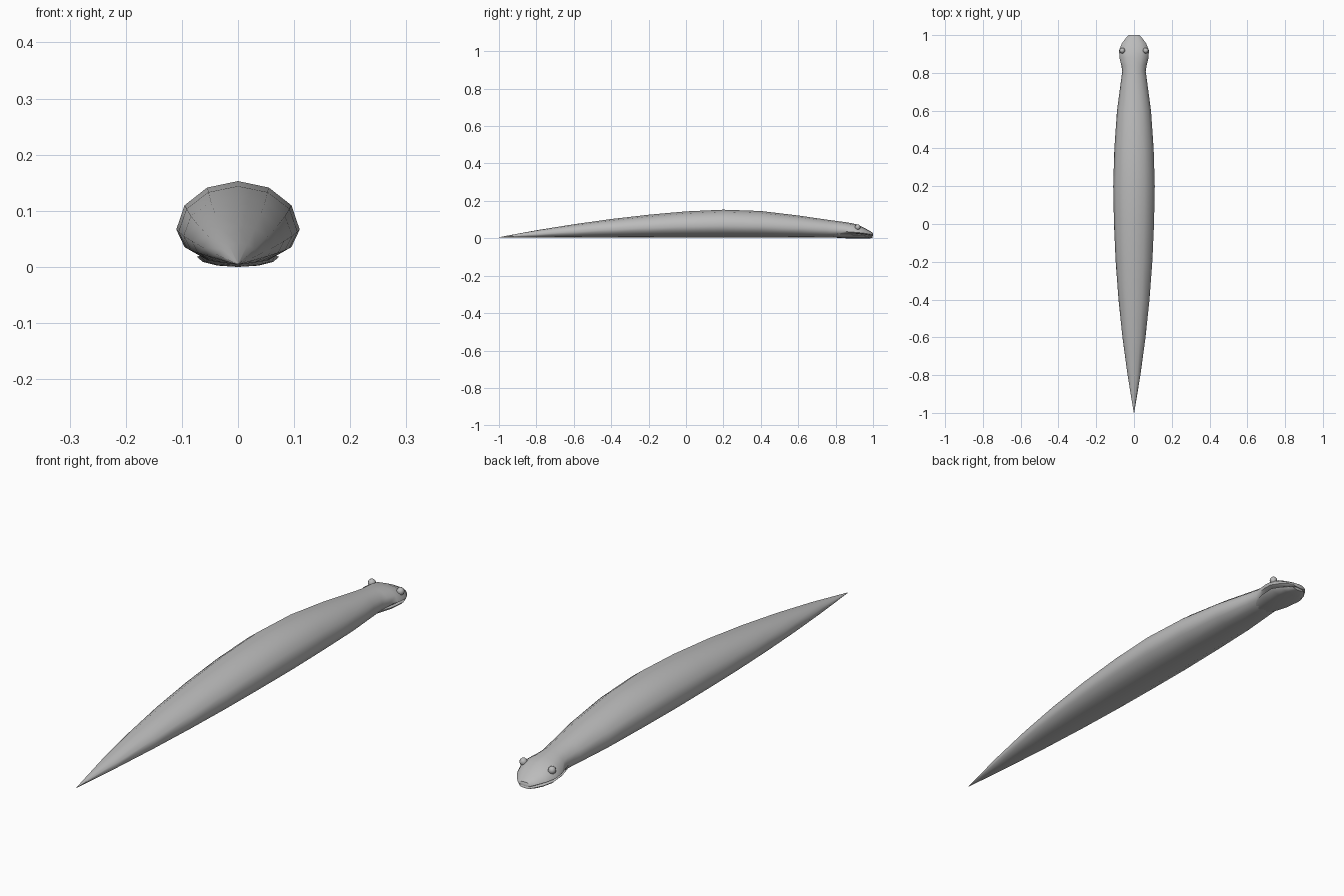
import bpy, bmesh, math

if "Cube" in bpy.data.objects:
    bpy.data.objects.remove(bpy.data.objects["Cube"], do_unlink=True)

SIDES = 12

grey = bpy.data.materials.new("plain grey")
grey.use_nodes = True
grey.diffuse_color = (0.5, 0.5, 0.5, 1)
grey.node_tree.nodes["Principled BSDF"].inputs["Base Color"].default_value = grey.diffuse_color


def finish(bm, name, angle):
    """Turn a bmesh into a smooth shaded grey object."""
    bmesh.ops.recalc_face_normals(bm, faces=bm.faces)
    mesh = bpy.data.meshes.new(name)
    bm.to_mesh(mesh)
    bm.free()
    mesh.materials.append(grey)
    obj = bpy.data.objects.new(name, mesh)
    bpy.context.collection.objects.link(obj)
    bpy.ops.object.select_all(action="DESELECT")
    obj.select_set(True)
    bpy.context.view_layer.objects.active = obj
    bpy.ops.object.shade_smooth_by_angle(angle=math.radians(angle))
    return obj


def loft(name, stations):
    """Skin rings given as (y, half width, top, widest height, bottom)."""
    bm = bmesh.new()
    rings = []
    for y, width, top, mid, bottom in stations:
        ring = []
        for i in range(SIDES):
            a = 2 * math.pi * i / SIDES
            rise = top - mid if math.sin(a) > 0 else mid - bottom
            ring.append(bm.verts.new((width * math.cos(a), y, mid + rise * math.sin(a))))
        rings.append(ring)
    for r, s in zip(rings, rings[1:]):
        for i in range(SIDES):
            j = (i + 1) % SIDES
            bm.faces.new((r[i], r[j], s[j], s[i]))
    bm.faces.new(rings[0])
    bm.faces.new(rings[-1])
    return finish(bm, name, 50)


# Body: tapering tail to neck, bottom nearly flat on the ground
trunk = [(-1, .001, .006), (-.8, .034, .043), (-.6, .061, .075), (-.4, .082, .103),
         (-.2, .097, .126), (0, .106, .144), (.2, .11, .153), (.4, .104, .146),
         (.6, .09, .122), (.75, .07, .1)]
body = []
for y, width, top in trunk:
    bottom = .004
    body.append((y, width, top, bottom + .42 * (top - bottom), bottom))

# Head: upper half, with its underside lifted to the mouth line
head = [(.81, .062, .092, .041, .004), (.84, .067, .088, .037, .014),
        (.88, .077, .082, .034, .023), (.92, .079, .073, .031, .022),
        (.955, .065, .055, .027, .018), (.985, .043, .038, .022, .014),
        (1, .028, .028, .018, .012)]
loft("body_and_head", body + head)

# Lower jaw, slightly narrower than the upper lip
loft("lower_jaw", [(.77, .04, .034, .02, .006), (.82, .058, .032, .022, .002),
                   (.86, .068, .028, .02, 0), (.92, .073, .026, .018, 0),
                   (.96, .057, .02, .013, 0), (.985, .038, .016, .01, 0),
                   (.997, .024, .013, .007, .002)])

# Eyes
for side, label in ((1, "left"), (-1, "right")):
    bm = bmesh.new()
    bmesh.ops.create_uvsphere(bm, u_segments=10, v_segments=6, radius=.015)
    bmesh.ops.translate(bm, verts=bm.verts, vec=(side * .062, .918, .059))
    finish(bm, label + "_eye", 60)
